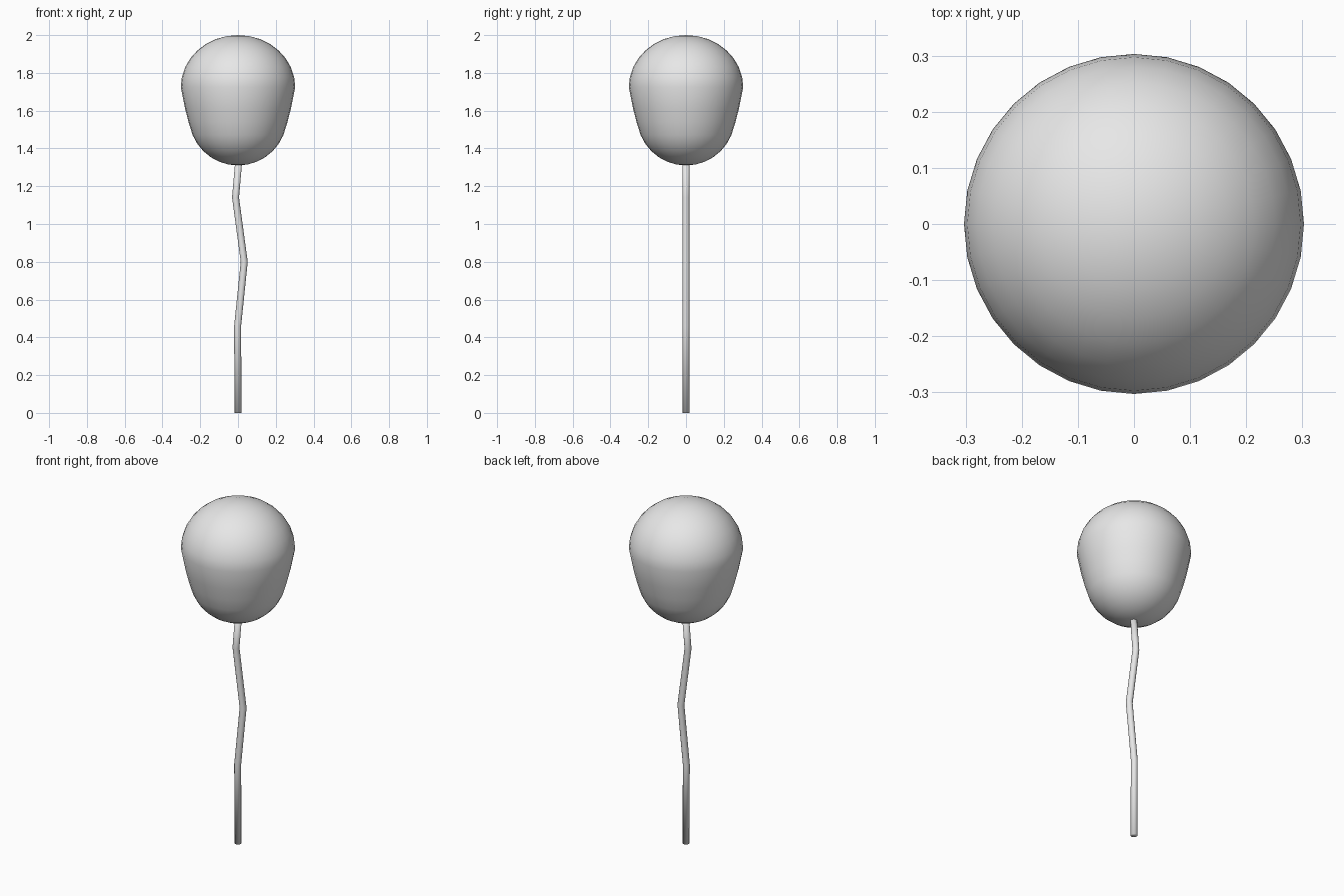
import bpy, bmesh
from math import sin, cos, pi, radians

cube = bpy.data.objects.get("Cube")
if cube:
    bpy.data.objects.remove(cube, do_unlink=True)

# Single plain grey
grey = bpy.data.materials.new("light_grey")
grey.use_nodes = True
colour = (0.8, 0.8, 0.8, 1)
grey.diffuse_color = colour
grey.node_tree.nodes["Principled BSDF"].inputs["Base Color"].default_value = colour


def loft(name, sections, sides):
    """Skin stacked circles given as (x, z, radius); zero radius makes a pole."""
    bm = bmesh.new()
    rings = []
    for x, z, r in sections:
        rings.append([bm.verts.new((x + r * cos(2 * pi * i / sides),
                                    r * sin(2 * pi * i / sides), z))
                      for i in range(sides)])
    for low, high in zip(rings, rings[1:]):
        for i in range(sides):
            j = (i + 1) % sides
            bm.faces.new((low[i], low[j], high[j], high[i]))
    if sections[0][2] > 0:
        bm.faces.new(rings[0][::-1])
    if sections[-1][2] > 0:
        bm.faces.new(rings[-1])
    bmesh.ops.remove_doubles(bm, verts=bm.verts, dist=0.0001)
    bmesh.ops.recalc_face_normals(bm, faces=bm.faces)
    for face in bm.faces:
        face.smooth = True
    mesh = bpy.data.meshes.new(name)
    bm.to_mesh(mesh)
    bm.free()
    mesh.materials.append(grey)
    obj = bpy.data.objects.new(name, mesh)
    bpy.context.collection.objects.link(obj)
    return obj


# Head: round bowl, tapered flank, domed top
bowl = [(0, 1.57 - 0.26 * cos(radians(a)), 0.26 * sin(radians(a)))
        for a in (0, 11.25, 22.5, 33.75, 45, 56.25, 67.5)]
flank = [(0, 1.54, 0.262), (0, 1.61, 0.28)]
dome = [(0, 1.725 + 0.275 * sin(pi * i / 16), 0.303 * cos(pi * i / 16))
        for i in range(8)] + [(0, 2, 0)]
loft("head", bowl + flank + dome, 32)

# Stem: thin rod with three gentle kinks
path = [(0, 0), (-0.002, 0.46), (0.033, 0.8), (-0.013, 1.14), (0.006, 1.36)]
loft("stem", [(x, z, 0.0185) for x, z in path], 12)
